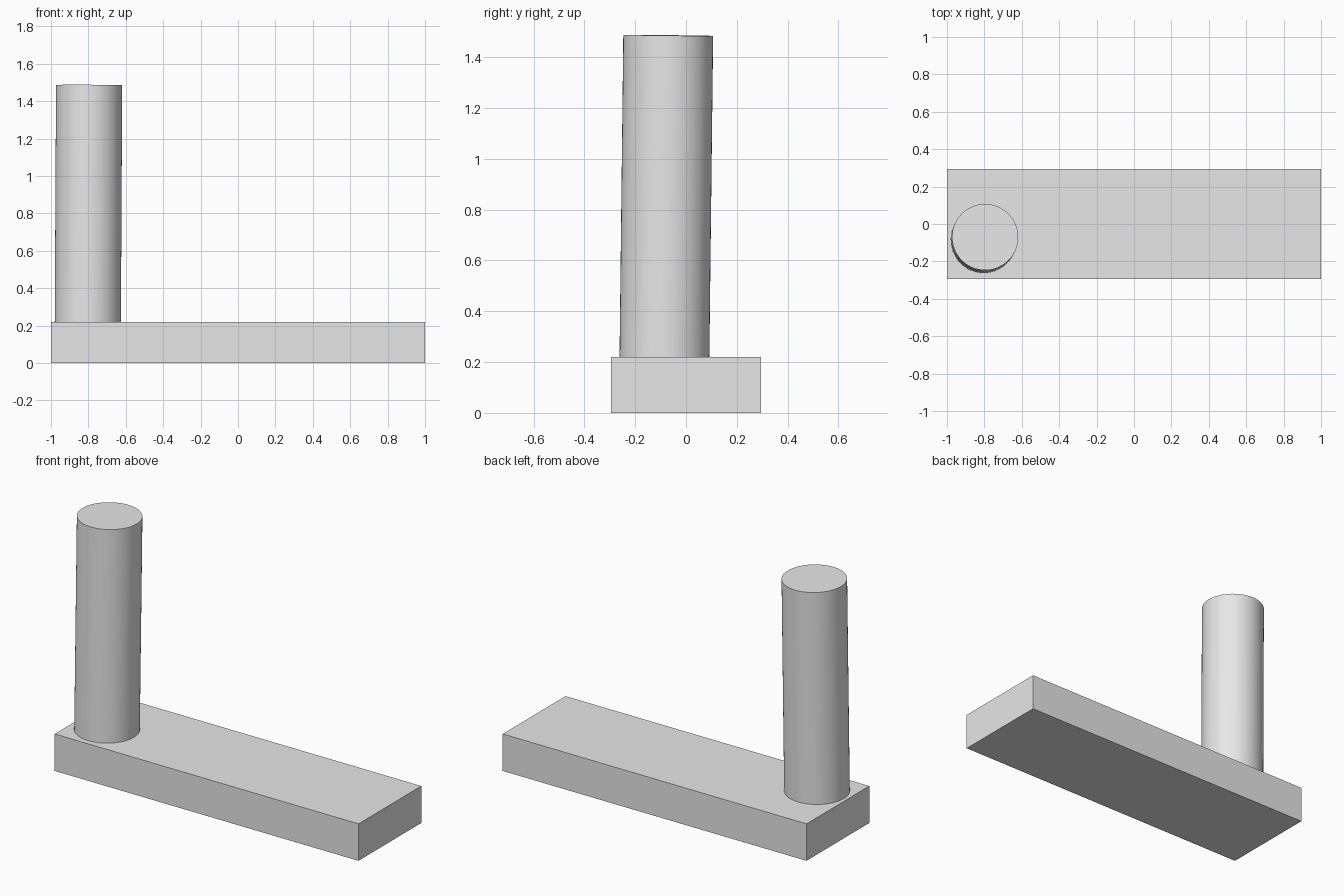
import bpy
from mathutils import Vector

default_cube = bpy.data.objects.get("Cube")
if default_cube:
    bpy.data.objects.remove(default_cube, do_unlink=True)

# Single light grey finish
GREY = (0.8, 0.8, 0.8, 1.0)
grey = bpy.data.materials.new("light_grey")
grey.use_nodes = True
grey.diffuse_color = GREY
grey.node_tree.nodes["Principled BSDF"].inputs["Base Color"].default_value = GREY


def finish(name):
    obj = bpy.context.object
    obj.name = name
    obj.data.materials.append(grey)
    return obj


# Flat rectangular base slab
base_size = Vector((2.0, 0.59, 0.22))
bpy.ops.mesh.primitive_cube_add(size=1, location=(0, 0, base_size.z / 2))
base = finish("base_slab")
base.scale = base_size
bpy.ops.object.transform_apply(location=False, rotation=False, scale=True)

# Slightly leaning round post, its foot sunk just into the slab
foot = Vector((-0.803, -0.085, 0.21))
head = Vector((-0.796, -0.07, 1.486))
axis = head - foot
bpy.ops.mesh.primitive_cylinder_add(
    vertices=64, radius=0.177, depth=axis.length,
    location=(foot + head) / 2,
    rotation=axis.to_track_quat("Z", "Y").to_euler())
finish("post")
bpy.ops.object.shade_smooth_by_angle()
